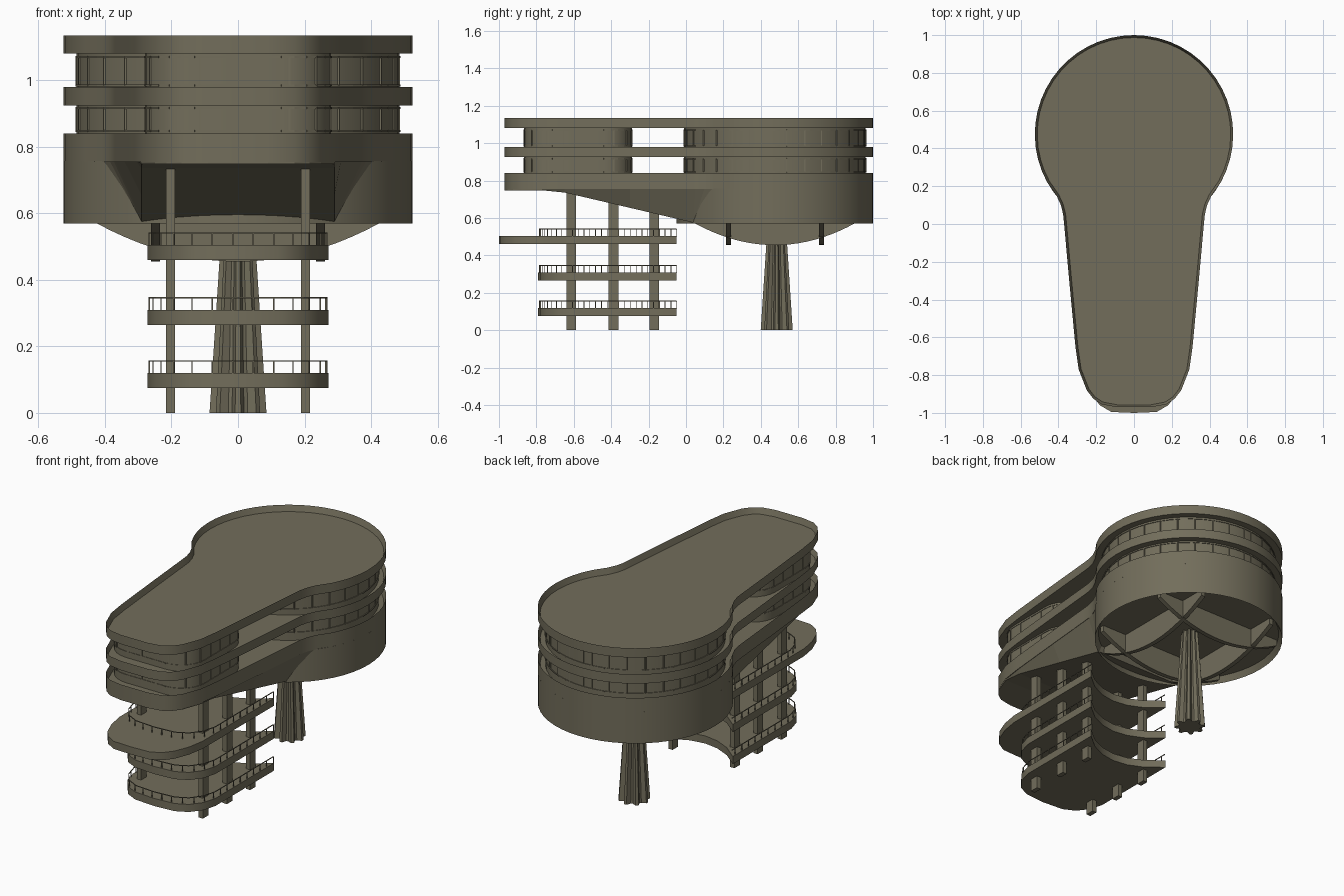
import bpy, bmesh
from math import sin, cos, pi, radians, hypot
from mathutils import Vector, Matrix

cube = bpy.data.objects.get("Cube")
if cube:
    bpy.data.objects.remove(cube, do_unlink=True)

COLOUR = (0.17, 0.155, 0.105, 1)
concrete = bpy.data.materials.new("olive concrete")
concrete.use_nodes = True
concrete.diffuse_color = COLOUR
concrete.node_tree.nodes["Principled BSDF"].inputs["Base Color"].default_value = COLOUR

CENTRE = 0.475   # y of the round drum
RADIUS = 0.525


def finish(name, bm, smooth=True):
    bmesh.ops.recalc_face_normals(bm, faces=bm.faces)
    mesh = bpy.data.meshes.new(name)
    bm.to_mesh(mesh)
    bm.free()
    mesh.materials.append(concrete)
    obj = bpy.data.objects.new(name, mesh)
    bpy.context.collection.objects.link(obj)
    if smooth:
        bpy.ops.object.select_all(action='DESELECT')
        obj.select_set(True)
        bpy.context.view_layer.objects.active = obj
        bpy.ops.object.shade_smooth_by_angle(angle=radians(28))
    return obj


def mirrored(half):
    return half + [(-x, y) for x, y in reversed(half) if x > 0]


def ring(radius, count=48):
    return [(radius * sin(2 * pi * i / count), CENTRE + radius * cos(2 * pi * i / count))
            for i in range(count)]


def prism(name, points, z0, z1, parapet=0, wall=0.013, upward=True):
    """Extruded outline, optionally hollowed from its top or its bottom."""
    bm = bmesh.new()
    base, end = (z0, z1) if upward else (z1, z0)
    face = bm.faces.new([bm.verts.new((x, y, base)) for x, y in points])
    out = bmesh.ops.extrude_face_region(bm, geom=[face], use_keep_orig=True)
    verts = [v for v in out["geom"] if isinstance(v, bmesh.types.BMVert)]
    bmesh.ops.translate(bm, verts=verts, vec=(0, 0, end - base))
    bmesh.ops.recalc_face_normals(bm, faces=bm.faces)
    if parapet:
        cap = [f for f in out["geom"] if isinstance(f, bmesh.types.BMFace)]
        bmesh.ops.inset_region(bm, faces=cap, thickness=wall, use_even_offset=True)
        bmesh.ops.translate(bm, verts=cap[0].verts[:],
                            vec=(0, 0, -parapet if upward else parapet))
    return finish(name, bm)


def bar(bm, p, q, w):
    """Thin square bar between two points."""
    p, q = Vector(p), Vector(q)
    d = q - p
    m = (Matrix.Translation((p + q) / 2) @ d.to_track_quat('Z', 'Y').to_matrix().to_4x4()
         @ Matrix.Diagonal((w, w, d.length, 1)))
    bmesh.ops.create_cube(bm, size=1, matrix=m)


def spaced(points, step, closed):
    """Evenly spaced points along a path."""
    path = points + points[:1] if closed else points
    result, carry = [], 0
    for a, b in zip(path, path[1:]):
        length = hypot(b[0] - a[0], b[1] - a[1])
        while carry < length:
            t = carry / length
            result.append((a[0] + t * (b[0] - a[0]), a[1] + t * (b[1] - a[1])))
            carry += step
        carry -= length
    return result


def railing(name, points, z0, z1, step, w, closed=False, sill=False):
    bm = bmesh.new()
    for x, y in spaced(points, step, closed):
        bar(bm, (x, y, z0), (x, y, z1), w)
    path = points + points[:1] if closed else points
    for z in ([z0, z1] if sill else [z1]):
        for a, b in zip(path, path[1:]):
            bar(bm, (*a, z), (*b, z), w)
    return finish(name, bm, False)


# Keyhole outline shared by the roof and floor bands
tongue = [(0.41, 0.15), (0.387, 0.1), (0.375, 0.05), (0.37, 0), (0.343, -0.3), (0.31, -0.65),
          (0.293, -0.77), (0.25, -0.88), (0.215, -0.925), (0.17, -0.955), (0.09, -0.97)]
arc = [(RADIUS * sin(radians(a)), CENTRE + RADIUS * cos(radians(a))) for a in range(0, 126, 7)]
keyhole = mirrored(arc + tongue)

prism("roof", keyhole, 1.08, 1.135, 0.035)
prism("upper_floor_band", keyhole, 0.925, 0.98, 0.03)
prism("lower_floor_band", keyhole, 0.755, 0.84, 0.04)
prism("drum", ring(RADIUS, 52), 0.57, 0.757, 0.035, 0.02, upward=False)


# Sloping underside of the projecting wing
def underside(y):
    return 0.575 + 0.173 * min(max((0.04 - y) / 0.74, 0), 1)


bm = bmesh.new()
rows = []
for x, y in tongue:
    bx, by = min(x, 0.29), min(y, 0.04)
    rows.append([bm.verts.new(c) for c in (
        (-x, y, 0.76), (-bx, by, underside(by)), (bx, by, underside(by)), (x, y, 0.76))])
for a, b in zip(rows, rows[1:]):
    for i in range(4):
        j = (i + 1) % 4
        bm.faces.new((a[i], a[j], b[j], b[i]))
bm.faces.new(rows[0])
bm.faces.new(rows[-1])
bmesh.ops.remove_doubles(bm, verts=bm.verts, dist=0.0005)
finish("wing_underside", bm, False)

# Crossed arched beams beneath the drum
for axis in range(2):
    for side in (-1, 1):
        bm = bmesh.new()
        profile = [(0.425 * t / 10, 0.455 + 0.115 * (t / 10) ** 2) for t in range(-10, 11)]
        profile = [(-0.425, 0.61)] + profile + [(0.425, 0.61)]
        loops = []
        for offset in (0.235, 0.262):
            o = side * offset
            loops.append([bm.verts.new((u, CENTRE + o, z) if axis else (o, CENTRE + u, z))
                          for u, z in profile])
            bm.faces.new(loops[-1])
        n = len(profile)
        for i in range(n):
            j = (i + 1) % n
            bm.faces.new((loops[0][i], loops[0][j], loops[1][j], loops[1][i]))
        finish("arched_beam", bm)

# Fluted tapering column
bm = bmesh.new()
loops = []
for z, r in ((0, 0.086), (0.61, 0.046)):
    loops.append([bm.verts.new((r * k * cos(a), CENTRE + 0.01 + r * k * sin(a), z))
                  for i in range(32)
                  for k, a in [((1, 1, 0.72, 0.72)[i % 4], 2 * pi * (i - 0.5) / 32)]])
    bm.faces.new(loops[-1])
for i in range(32):
    j = (i + 1) % 32
    bm.faces.new((loops[0][i], loops[0][j], loops[1][j], loops[1][i]))
finish("fluted_column", bm, False)

# Glazed rooms on both floors
pavilion = []
for cx, cy, start in ((0.13, -0.44, 90), (0.13, -0.715, 0)):
    for a in range(0, 91, 15):
        t = radians(start - a)
        pavilion.append((cx + 0.15 * cos(t), cy + 0.15 * sin(t)))
pavilion = mirrored(pavilion)
for floor, z0, z1 in (("lower", 0.795, 0.93), ("upper", 0.945, 1.085)):
    low, high = (0.847, 0.917) if floor == "lower" else (0.985, 1.07)
    prism(floor + "_round_room", ring(0.485), z0, z1)
    prism(floor + "_front_room", pavilion, z0, z1)
    railing(floor + "_round_window_frames", ring(0.486), low, high, 0.1, 0.006, True, True)
    railing(floor + "_front_window_frames", pavilion, low, high, 0.09, 0.006, True, True)

# Open decks with concave backs and railings
back = [(0, -0.18), (0.09, -0.166), (0.18, -0.125), (0.272, -0.05)]
front = [(0.272, -0.6), (0.25, -0.68), (0.2, -0.745), (0.13, -0.78), (0, -0.79)]
long_front = [(0.272, -0.72), (0.255, -0.82), (0.22, -0.91), (0.18, -0.96), (0.12, -0.995), (0, -1)]
for name, z, nose in (("low", 0.075, front), ("middle", 0.265, front), ("high", 0.46, long_front)):
    prism(name + "_deck", mirrored(back + nose), z, z + 0.045)
    half = [(x * 0.98, y * 0.993) for x, y in back[-1:] + front]
    railing(name + "_deck_railing", mirrored(half), z + 0.04, z + 0.081, 0.062, 0.004)

# Deck pillars rising to the wing
for side in (-1, 1):
    for y in (-0.613, -0.388, -0.17):
        x = side * 0.203
        prism("deck_pillar", [(x - 0.014, y - 0.026), (x + 0.014, y - 0.026),
                              (x + 0.014, y + 0.026), (x - 0.014, y + 0.026)],
              0, underside(y) + 0.012)
